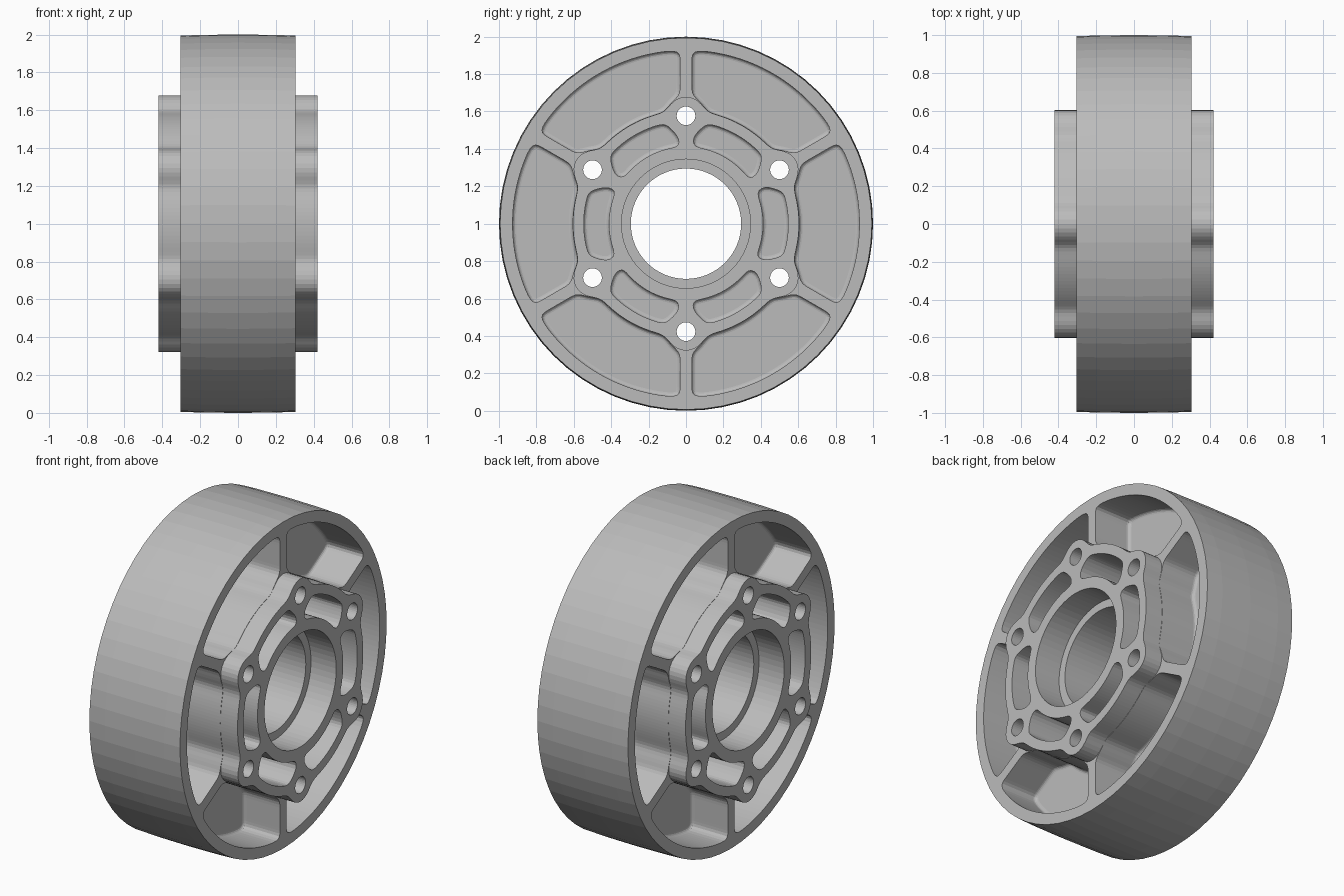
import bpy, bmesh
from math import sin, cos, asin, sqrt, pi, radians, ceil
from mathutils import Vector

cube = bpy.data.objects.get("Cube")
if cube:
    bpy.data.objects.remove(cube, do_unlink=True)

# Main sizes
RIM_HALF, HUB_HALF, WEB_HALF = 0.305, 0.42, 0.06
RIM_IN, HUB_OUT, HUB_IN, SLEEVE = 0.928, 0.607, 0.547, 0.413
BOSS_AT, BOSS_R, HOLE_R = 0.577, 0.109, 0.05
RIB = 0.032          # half thickness of spokes and ribs
FILLET = 0.02
SECTOR = pi / 3

metal = bpy.data.materials.new("cast grey metal")
metal.use_nodes = True
GREY = (0.5, 0.5, 0.5, 1)
metal.diffuse_color = GREY
shader = metal.node_tree.nodes["Principled BSDF"]
shader.inputs["Base Color"].default_value = GREY
shader.inputs["Roughness"].default_value = 0.6


def polar(r, a):
    return Vector((r * cos(a), r * sin(a)))


def circle(r, n, centre=Vector((0, 0))):
    return [centre + polar(r, 2 * pi * i / n) for i in range(n)]


def soften(points, step=0.018, passes=4):
    """Resample a closed outline evenly and round its corners."""
    out = []
    for a, b in zip(points, points[1:] + points[:1]):
        n = max(1, ceil((b - a).length / step))
        out += [a.lerp(b, i / n) for i in range(n)]
    even, travelled = [out[0]], 0
    for a, b in zip(out, out[1:]):
        travelled += (b - a).length
        if travelled >= step * 0.9:
            even.append(b)
            travelled = 0
    for _ in range(passes):
        n = len(even)
        even = [(even[i - 1] + even[i] * 2 + even[(i + 1) % n]) / 4 for i in range(n)]
    return even


def inset(points, d):
    """Move an outline inwards by d."""
    n = len(points)
    area = sum(points[i - 1].cross(points[i]) for i in range(n))
    side = 1 if area > 0 else -1
    out = []
    for i in range(n):
        t = (points[(i + 1) % n] - points[i - 1]).normalized()
        out.append(points[i] + Vector((-t.y, t.x)) * d * side)
    return out


def stack(bm, layers):
    """Closed solid through (x, outline) layers along the axle."""
    rings = [[bm.verts.new((x, p.x, p.y + 1)) for p in pts] for x, pts in layers]
    n = len(rings[0])
    faces = [bm.faces.new(rings[0]), bm.faces.new(rings[-1][::-1])]
    for a, b in zip(rings, rings[1:]):
        for i in range(n):
            j = (i + 1) % n
            faces.append(bm.faces.new((a[j], a[i], b[i], b[j])))
    bmesh.ops.recalc_face_normals(bm, faces=faces)


def make(name, bm):
    mesh = bpy.data.meshes.new(name)
    bm.to_mesh(mesh)
    bm.free()
    mesh.materials.append(metal)
    obj = bpy.data.objects.new(name, mesh)
    bpy.context.collection.objects.link(obj)
    return obj


def combine(target, tool, operation):
    """Apply a boolean and discard the tool."""
    mod = target.modifiers.new("combine", 'BOOLEAN')
    mod.operation, mod.object, mod.solver = operation, tool, 'EXACT'
    bpy.context.view_layer.update()
    graph = bpy.context.evaluated_depsgraph_get()
    result = bpy.data.meshes.new_from_object(target.evaluated_get(graph))
    target.modifiers.clear()
    target.data = result
    bpy.data.objects.remove(tool, do_unlink=True)


def boss_reach(d, sign):
    """Radius where a ray at angle d from a boss crosses its near or far side."""
    root = BOSS_R ** 2 - (BOSS_AT * sin(d)) ** 2
    return BOSS_AT * cos(d) + sign * sqrt(root) if root > 0 else None


def hub_edge(a):
    d = (a + SECTOR / 2) % SECTOR - SECTOR / 2
    return max(HUB_OUT, boss_reach(d, 1) or 0)


def pocket_edge(a):
    d = min(a, SECTOR - a)
    return min(HUB_IN, boss_reach(d, -1) or HUB_IN)


def sector_outline(inner, outer, r_in, r_out):
    """Outline between two spokes; inner and outer are radius functions."""
    def arc(fn, r):
        d, n = asin(RIB / r), 60
        angles = [d + (SECTOR - 2 * d) * i / n for i in range(n + 1)]
        return [polar(fn(a), a) for a in angles]
    return soften(arc(inner, r_in) + arc(outer, r_out)[::-1])


def pockets(name, outline):
    """Six rounded-floor pocket cutters on each side."""
    bm = bmesh.new()
    layers = [(HUB_HALF + 0.1, outline)]
    for i in range(5):
        t = pi / 2 * i / 4
        layers.append((WEB_HALF + FILLET * (1 - sin(t)),
                       inset(outline, FILLET * (1 - cos(t)))))
    for k in range(6):
        turn = pi / 2 + k * SECTOR
        c, s = cos(turn), sin(turn)
        for side in (1, -1):
            stack(bm, [(x * side, [Vector((p.x * c - p.y * s, p.x * s + p.y * c))
                                   for p in pts]) for x, pts in layers])
    return make(name, bm)


# Rim disc with a slightly crowned tread
bm = bmesh.new()
crown = [(-RIM_HALF, 0.994), (-0.2, 0.998), (0, 1), (0.2, 0.998), (RIM_HALF, 0.994)]
stack(bm, [(x, circle(r, 64)) for x, r in crown])
wheel = make("wheel", bm)

# Outer pockets leave the rim, six spokes and the web
combine(wheel, pockets("outer_pockets", sector_outline(
    hub_edge, lambda a: RIM_IN, BOSS_AT + BOSS_R, RIM_IN)), 'DIFFERENCE')

# Lobed hub standing proud of the rim on both sides
bm = bmesh.new()
lobes = soften([polar(hub_edge(a), a + pi / 2)
                for a in (radians(i) for i in range(360))])
lobes = inset(lobes, 0.002)
stack(bm, [(-HUB_HALF, lobes), (HUB_HALF, lobes)])
combine(wheel, make("hub", bm), 'UNION')

# Inner pockets between sleeve, bosses and hub ring
combine(wheel, pockets("inner_pockets", sector_outline(
    lambda a: SLEEVE, pocket_edge, SLEEVE, BOSS_AT - BOSS_R)), 'DIFFERENCE')

# Stepped bearing bore and six bolt holes
bm = bmesh.new()
seat, bore = circle(0.345, 64), circle(0.295, 64)
stack(bm, [(-0.5, seat), (-0.25, seat), (-0.25, bore),
           (0.25, bore), (0.25, seat), (0.5, seat)])
for k in range(6):
    hole = circle(HOLE_R, 32, polar(BOSS_AT, pi / 2 + k * SECTOR))
    stack(bm, [(-0.5, hole), (0.5, hole)])
combine(wheel, make("bore_and_bolt_holes", bm), 'DIFFERENCE')
